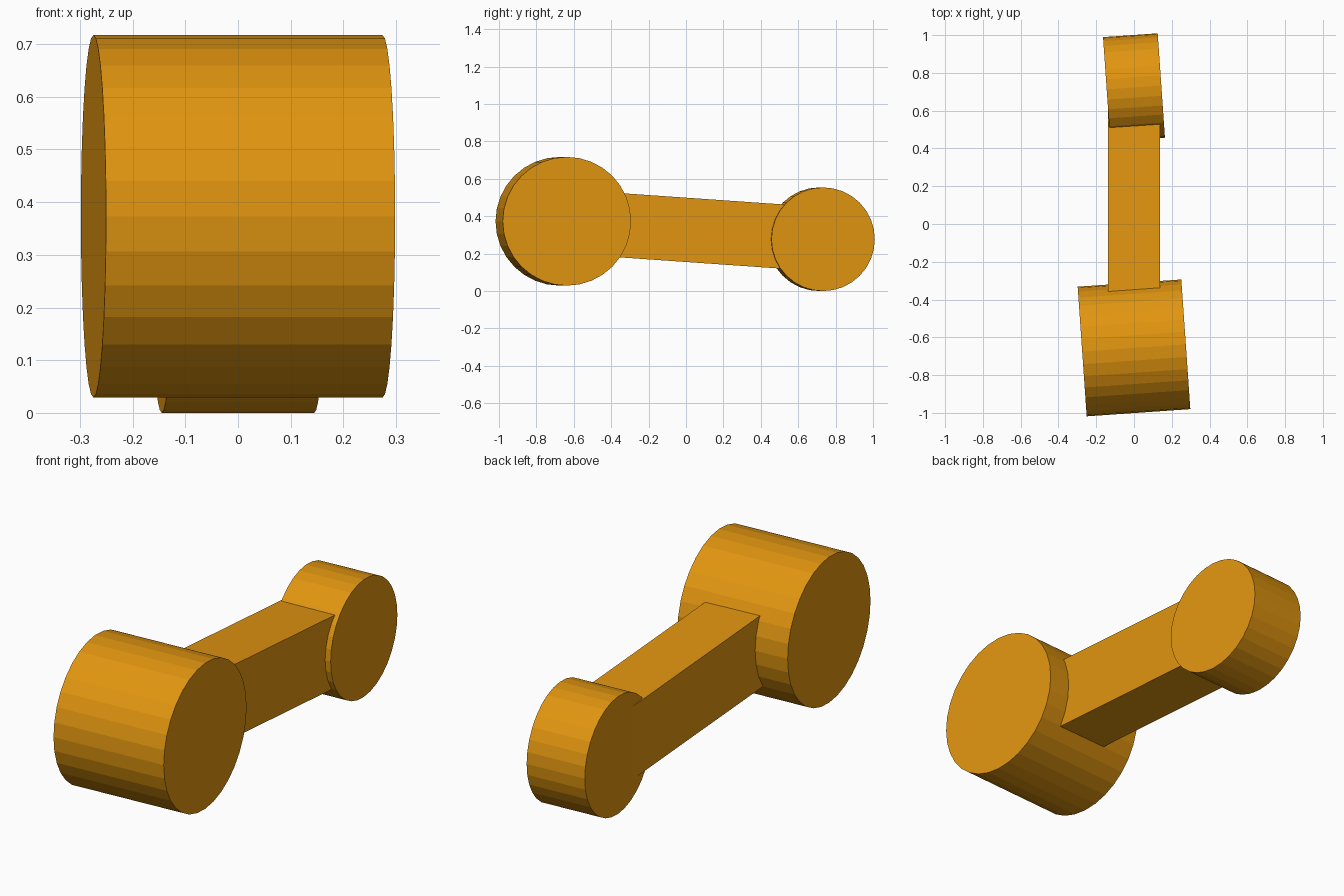
import bpy
import math
from mathutils import Vector

cube = bpy.data.objects.get("Cube")
if cube:
    bpy.data.objects.remove(cube, do_unlink=True)

# Single orange material
orange = bpy.data.materials.new("orange")
orange.use_nodes = True
color = (0.75, 0.30, 0.005, 1)
orange.diffuse_color = color
orange.node_tree.nodes["Principled BSDF"].inputs["Base Color"].default_value = color

front_centre = Vector((0, -0.656, 0.373))
back_centre = Vector((0, 0.723, 0.277))
axis = back_centre - front_centre
tilt = math.atan2(axis.z, axis.y)


def finish(name):
    obj = bpy.context.object
    obj.name = name
    obj.data.materials.append(orange)
    return obj


def drum(name, centre, radius, width):
    """Cylinder lying along x, with its facets lined up with the arm."""
    bpy.ops.mesh.primitive_cylinder_add(vertices=32, radius=radius, depth=width, location=centre)
    obj = finish(name)
    obj.rotation_euler = (tilt, math.pi / 2, 0)


# Large front drum and small rear drum
drum("front_drum", front_centre, 0.344, 0.55)
drum("rear_drum", back_centre, 0.277, 0.29)

# Tilted bar joining the two drum centres
bpy.ops.mesh.primitive_cube_add(size=1, location=(front_centre + back_centre) / 2)
arm = finish("connecting_arm")
arm.scale = (0.273, axis.length, 0.343)
arm.rotation_euler = (tilt, 0, 0)
